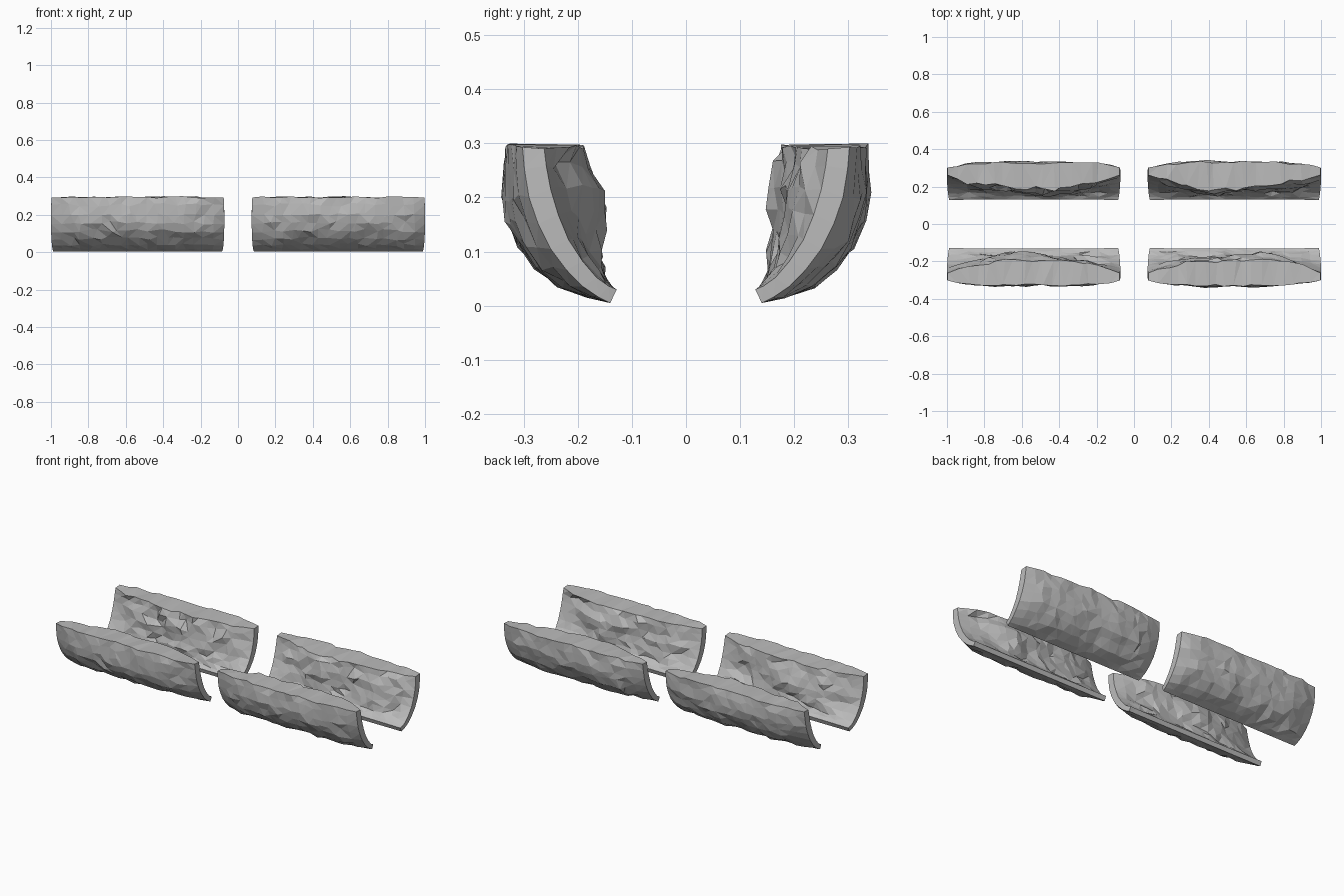
import bpy, bmesh, math, random
from mathutils import Vector, noise

cube = bpy.data.objects.get("Cube")
if cube:
    bpy.data.objects.remove(cube)

stone = bpy.data.materials.new("grey stone")
stone.use_nodes = True
GREY = (0.5, 0.5, 0.5, 1)
stone.diffuse_color = GREY
stone.node_tree.nodes["Principled BSDF"].inputs["Base Color"].default_value = GREY

# Section curves (distance from centre line, height), running from lip to rim
OUTER_END = [(.14, .005), (.19, .035), (.25, .105), (.29, .2), (.302, .293)]
OUTER_MID = [(.14, .005), (.235, .04), (.308, .115), (.333, .2), (.328, .296)]
INNER_END = [(.128, .03), (.165, .052), (.217, .122), (.25, .215), (.262, .29)]
INNER_MID = [(.132, .03), (.168, .07), (.18, .135), (.182, .215), (.198, .295)]
ROWS, COLS = 8, 18


def sample(curve, t):
    """Smooth point at t along a section curve."""
    f = t * (len(curve) - 1)
    i = min(int(f), len(curve) - 2)
    p = [Vector(curve[max(0, min(len(curve) - 1, k))]) for k in range(i - 1, i + 3)]
    u = f - i
    return p[1] + .5 * u * (p[2] - p[0] + u * (2 * p[0] - 5 * p[1] + 4 * p[2] - p[3]
                            + u * (3 * (p[1] - p[2]) + p[3] - p[0])))


def wall(name, x0, x1, side, peak, seed):
    """Rough curved wall: smooth lip, rocky faces, flat rim."""
    rng = random.Random(seed)
    bm = bmesh.new()
    rings = []
    for c in range(COLS + 1):
        s = c / COLS
        e = 2 * s - 1
        bulge_out = 1 - abs(e) ** 5
        bulge_in = 1 - abs(e) ** 3
        ring = []
        for layer in range(2):
            for r in range(ROWS + 1):
                t = r / ROWS
                if layer:
                    t = 1 - t
                ends, mids = ((OUTER_END, OUTER_MID), (INNER_END, INNER_MID))[layer]
                w = bulge_in if layer else bulge_out
                p = sample(ends, t).lerp(sample(mids, t), w)
                x = x0 + (x1 - x0) * s
                # bowed ends
                x += e ** 9 * .012 * math.sin(math.pi * min(1, t * .75))
                # rocky relief fades out at the lip and the ends
                rough = math.sin(math.pi * min(t * 1.1, .5)) * min(1, 5 * (1 - abs(e)))
                n = noise.noise(Vector((x * 9, t * 4.5, seed * 7.3 + layer * 3)))
                if layer:
                    knob = math.exp(-((x - peak) / .12) ** 2) * math.sin(math.pi * t * .8)
                    p.x -= rough * (.022 * n + .024 * knob + rng.uniform(-.008, .008))
                else:
                    p.x += rough * (.012 * n + rng.uniform(-.005, .005))
                if 0 < c < COLS:
                    x += rough * rng.uniform(-.016, .016)
                    if 0 < t < 1:
                        p.y += rough * rng.uniform(-.01, .01)
                    elif t == 1:
                        p.y += rng.uniform(-.006, .004)
                ring.append(bm.verts.new((x, side * p.x, p.y)))
        rings.append(ring)
    # skin between neighbouring sections, then close both ends
    count = len(rings[0])
    for a, b in zip(rings, rings[1:]):
        for k in range(count):
            j = (k + 1) % count
            bm.faces.new((a[k], a[j], b[j], b[k]))
    for ring in (rings[0], rings[-1]):
        for k in range(ROWS):
            bm.faces.new((ring[k], ring[k + 1], ring[-2 - k], ring[-1 - k]))
    bmesh.ops.triangulate(bm, faces=bm.faces[:], quad_method='SHORT_EDGE')
    bmesh.ops.recalc_face_normals(bm, faces=bm.faces[:])
    mesh = bpy.data.meshes.new(name)
    bm.to_mesh(mesh)
    bm.free()
    mesh.materials.append(stone)
    obj = bpy.data.objects.new(name, mesh)
    bpy.context.collection.objects.link(obj)


wall("front_right_wall", -.988, -.085, -1, -.63, 1)
wall("front_left_wall", .085, .988, -1, .68, 2)
wall("back_right_wall", -.988, -.085, 1, -.45, 3)
wall("back_left_wall", .085, .988, 1, .4, 4)
